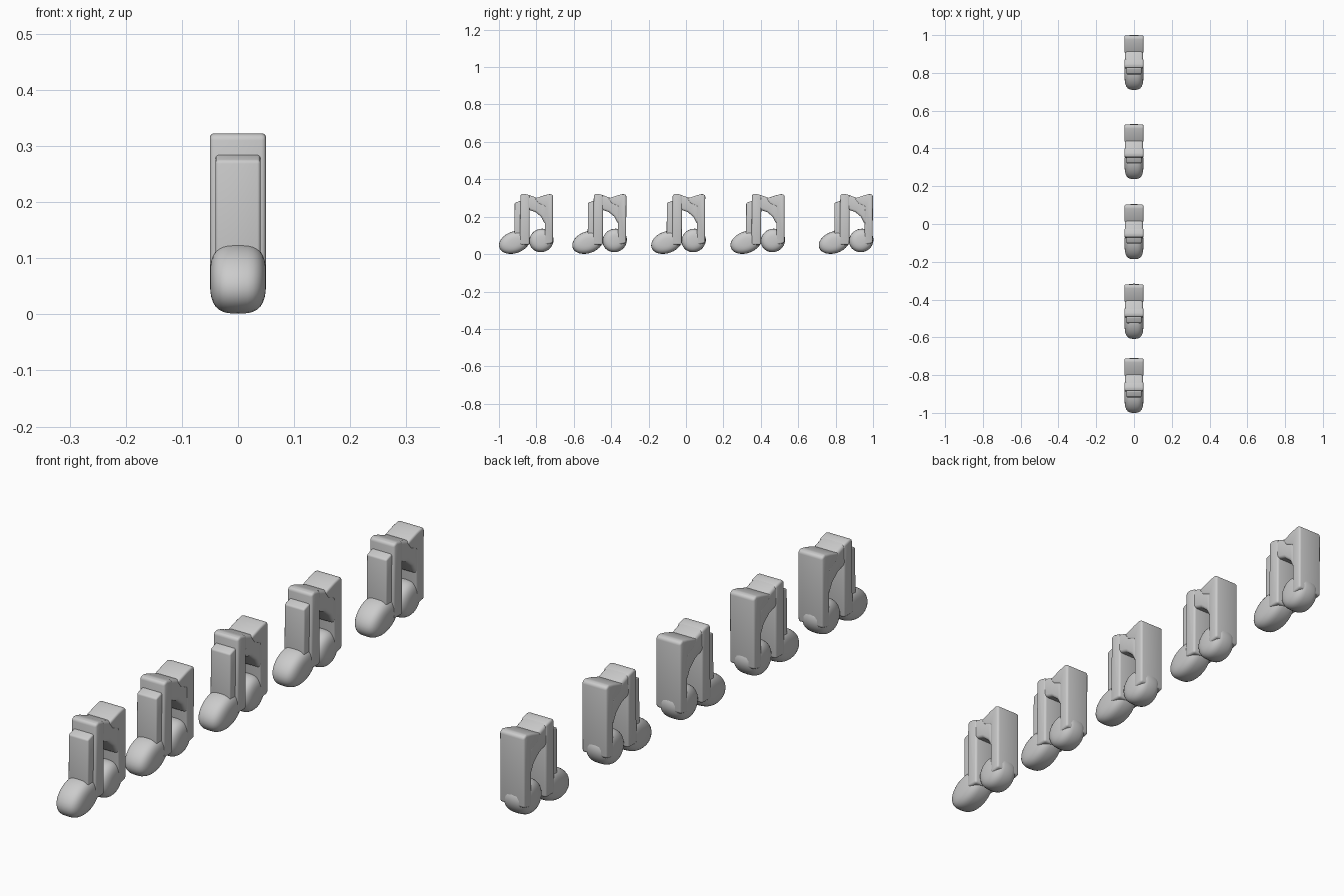
import bpy, bmesh, math
from mathutils import Vector

if "Cube" in bpy.data.objects:
    bpy.data.objects.remove(bpy.data.objects["Cube"], do_unlink=True)

grey = bpy.data.materials.new("light_grey")
grey.use_nodes = True
grey.diffuse_color = (0.6, 0.6, 0.6, 1)
grey.node_tree.nodes["Principled BSDF"].inputs["Base Color"].default_value = grey.diffuse_color


def finish(bm, name):
    bmesh.ops.recalc_face_normals(bm, faces=bm.faces)
    mesh = bpy.data.meshes.new(name)
    bm.to_mesh(mesh)
    bm.free()
    mesh.materials.append(grey)
    return mesh


def slab(name, profile, half, bevel):
    """Side profile (y, z) extruded across x with rounded edges."""
    bm = bmesh.new()
    face = bm.faces.new([bm.verts.new((-half, y, z)) for y, z in profile])
    ext = bmesh.ops.extrude_face_region(bm, geom=[face], use_keep_orig=True)
    moved = [v for v in ext["geom"] if isinstance(v, bmesh.types.BMVert)]
    bmesh.ops.translate(bm, verts=moved, vec=(2 * half, 0, 0))
    bmesh.ops.recalc_face_normals(bm, faces=bm.faces)
    sharp = [e for e in bm.edges if e.calc_face_angle(0) > math.radians(35)]
    bmesh.ops.bevel(bm, geom=sharp, offset=bevel, segments=3, profile=0.5,
                    affect='EDGES', clamp_overlap=True)
    return finish(bm, name)


def head(name, centre, size, tilt):
    """Puffy disc lying in the side plane, with fuller flanks than a sphere."""
    bm = bmesh.new()
    bmesh.ops.create_uvsphere(bm, u_segments=32, v_segments=16, radius=1)
    c, s = math.cos(tilt), math.sin(tilt)
    for v in bm.verts:
        a, b, n = v.co
        r = math.hypot(a, b)
        grow = r ** 0.65 / r if r > 1e-4 else 1
        a, b = a * grow * size[1], b * grow * size[2]
        x = math.copysign(abs(n) ** 0.65, n) * size[0]
        v.co = Vector((x, centre[0] + a * c - b * s, centre[1] + a * s + b * c))
    return finish(bm, name)


# Parts of one note pair, measured from its front end
parts = [
    head("front_head", (0.083, 0.063), (0.05, 0.086, 0.058), 0.35),
    head("rear_head", (0.227, 0.073), (0.05, 0.066, 0.062), 0.5),
    # Thin stem stepped in front of the main stem
    slab("front_stem", [(0.082, 0.06), (0.125, 0.06), (0.125, 0.28),
                        (0.115, 0.285), (0.084, 0.274)], 0.04, 0.012),
    # Main stem
    slab("main_stem", [(0.112, 0.05), (0.163, 0.05), (0.165, 0.315),
                       (0.13, 0.324), (0.115, 0.318)], 0.05, 0.014),
    # Curved flag hanging from the main stem
    slab("flag", [(0.125, 0.324), (0.16, 0.316), (0.205, 0.3), (0.24, 0.28),
                  (0.262, 0.25), (0.268, 0.2), (0.255, 0.16), (0.24, 0.17),
                  (0.225, 0.2), (0.195, 0.225), (0.165, 0.235), (0.13, 0.25)],
         0.048, 0.012),
    # Rear stem with its top reaching forward to the flag
    slab("rear_stem", [(0.245, 0.05), (0.288, 0.06), (0.289, 0.315), (0.275, 0.322),
                       (0.245, 0.315), (0.19, 0.297), (0.21, 0.27), (0.245, 0.255)],
         0.05, 0.014),
]

# Row of five note pairs
bpy.ops.object.select_all(action='DESELECT')
for i, start in enumerate((-1.0, -0.608, -0.186, 0.238, 0.71), 1):
    for mesh in parts:
        obj = bpy.data.objects.new(f"note_{i}_{mesh.name}", mesh)
        obj.location.y = start
        bpy.context.collection.objects.link(obj)
        if i == 1:
            obj.select_set(True)
            bpy.context.view_layer.objects.active = obj

# Meshes are shared, so smoothing the first note smooths them all
bpy.ops.object.shade_smooth_by_angle(angle=math.radians(45))
